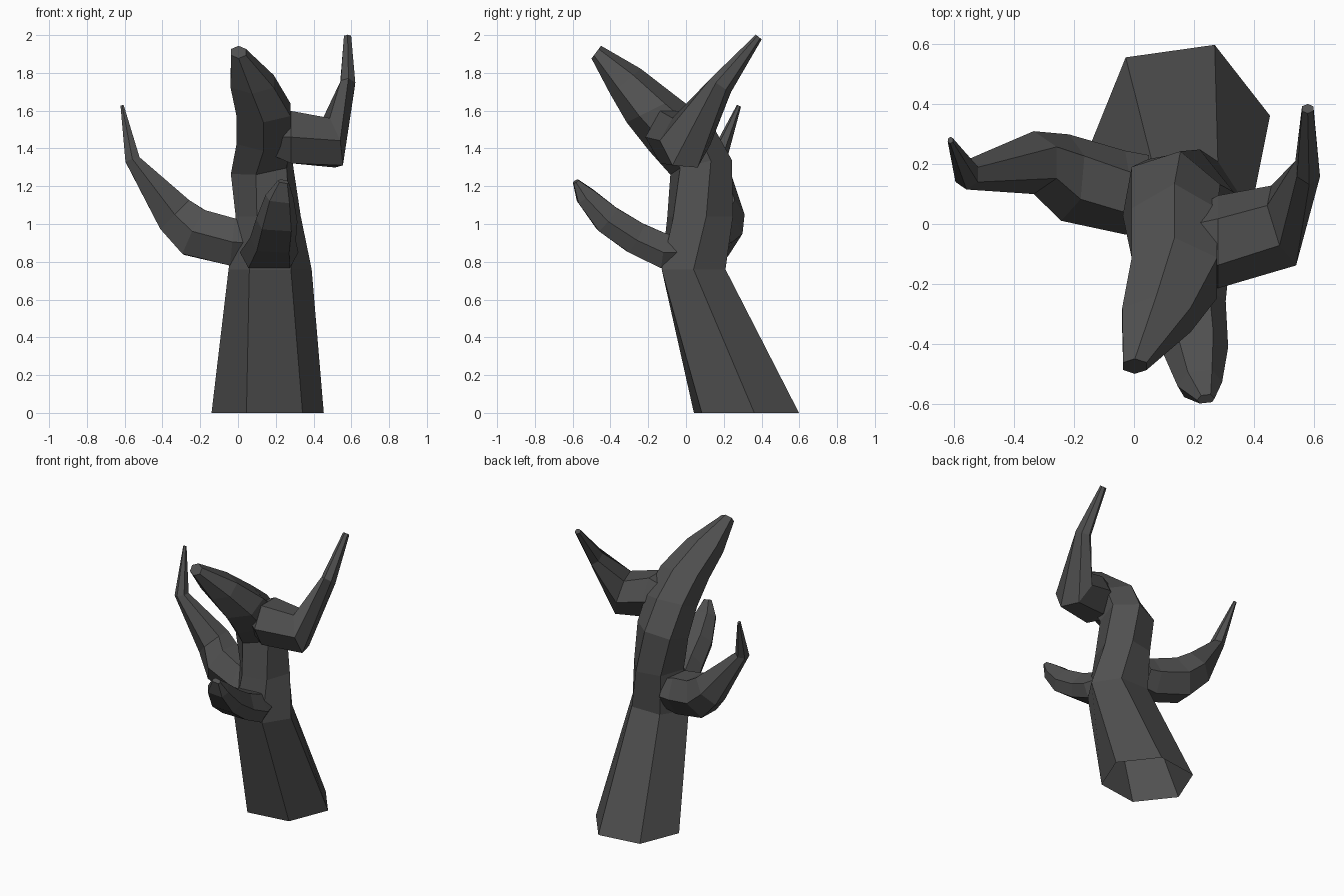
import bpy, bmesh
from math import cos, sin, radians
from mathutils import Vector

bark = bpy.data.materials.new("dark_bark")
bark.diffuse_color = (0.08, 0.08, 0.08, 1)

HEX = (0, 60, 120, 180, 240, 300)
FLAT = (0, 57, 123, 180, 225, 315)  # broad flat underside


def limb(name, side, rings, twist=(), angles=HEX, start_cap=False):
    """Loft six-sided rings: (centre, radius along side axis, other radius, optional normal)."""
    bm = bmesh.new()
    pts = [Vector(r[0]) for r in rings]
    loops = []
    for i, r in enumerate(rings):
        if len(r) > 3:
            n = Vector(r[3]).normalized()
        else:
            a = (pts[i] - pts[i - 1]).normalized() if i else Vector()
            b = (pts[i + 1] - pts[i]).normalized() if i + 1 < len(pts) else Vector()
            n = (a + b).normalized()
        u = Vector(side)
        u = (u - n * u.dot(n)).normalized()
        v = n.cross(u)
        off = twist[i] if twist else 0
        ts = [radians(k + off) for k in angles]
        loops.append([bm.verts.new(pts[i] + u * r[1] * cos(t) + v * r[2] * sin(t)) for t in ts])
    for lo, hi in zip(loops, loops[1:]):
        for k in range(6):
            j = (k + 1) % 6
            bm.faces.new((lo[k], lo[j], hi[j], hi[k]))
    if start_cap:
        bm.faces.new(loops[0][::-1])
    bm.faces.new(loops[-1])
    bmesh.ops.recalc_face_normals(bm, faces=bm.faces)
    me = bpy.data.meshes.new(name)
    bm.to_mesh(me)
    bm.free()
    me.materials.append(bark)
    ob = bpy.data.objects.new(name, me)
    bpy.context.collection.objects.link(ob)
    return ob


# Leaning, twisting trunk with an open base and a forward-pointing broken top
limb("trunk", (1, 0, 0), [
    ((0.157, 0.32, 0), 0.30, 0.30, (0, 0, 1)),
    ((0.17, 0.04, 0.76), 0.22, 0.195, (0, 0, 1)),
    ((0.16, 0.075, 1.04), 0.175, 0.185, (0, 0, 1)),
    ((0.125, 0.08, 1.30), 0.175, 0.17, (-0.15, -0.21, 1)),
    ((0.135, -0.03, 1.46), 0.165, 0.18, (0, -0.45, 1)),
    ((0.135, -0.18, 1.605), 0.165, 0.15, (0, -0.5, 1)),
    ((0.075, -0.32, 1.755), 0.132, 0.105, (0, -0.65, 0.8)),
    ((0.003, -0.475, 1.91), 0.045, 0.042, (0, -0.8, 0.6)),
], twist=(8, 0, 10, 20, 30, 30, 30, 30))

# Upper right branch, bent sharply up and back
limb("right_branch", (0, 1, 0), [
    ((0.20, -0.05, 1.46), 0.10, 0.12, (1, 0, 0)),
    ((0.28, -0.06, 1.46), 0.155, 0.16, (1, 0, 0)),
    ((0.50, -0.005, 1.43), 0.14, 0.15, (0.9, 0.3, 0.25)),
    ((0.58, 0.185, 1.735), 0.065, 0.045),
    ((0.58, 0.385, 1.99), 0.02, 0.022),
])

# Lower left branch, curving upward
limb("left_branch", (0, 1, 0), [
    ((0.05, 0.10, 0.90), 0.13, 0.12, (-1, 0, 0)),
    ((-0.03, 0.105, 0.905), 0.14, 0.145, (-1, 0, 0.1)),
    ((-0.23, 0.155, 0.955), 0.145, 0.15, (-0.9, 0.1, 0.45)),
    ((-0.335, 0.205, 1.05), 0.105, 0.125, (-0.7, 0, 0.7)),
    ((-0.558, 0.165, 1.34), 0.05, 0.045, (-0.3, 0.1, 1)),
    ((-0.613, 0.28, 1.625), 0.012, 0.01),
])

# Lower front branch, flat underside
limb("front_branch", (1, 0, 0), [
    ((0.165, -0.03, 0.85), 0.13, 0.10, (0, -1, 0.2)),
    ((0.165, -0.12, 0.85), 0.155, 0.12, (0, -1, 0.15)),
    ((0.185, -0.27, 0.92), 0.122, 0.11),
    ((0.205, -0.42, 1.02), 0.11, 0.10),
    ((0.22, -0.535, 1.145), 0.075, 0.068),
    ((0.24, -0.585, 1.225), 0.03, 0.02),
], angles=FLAT)
